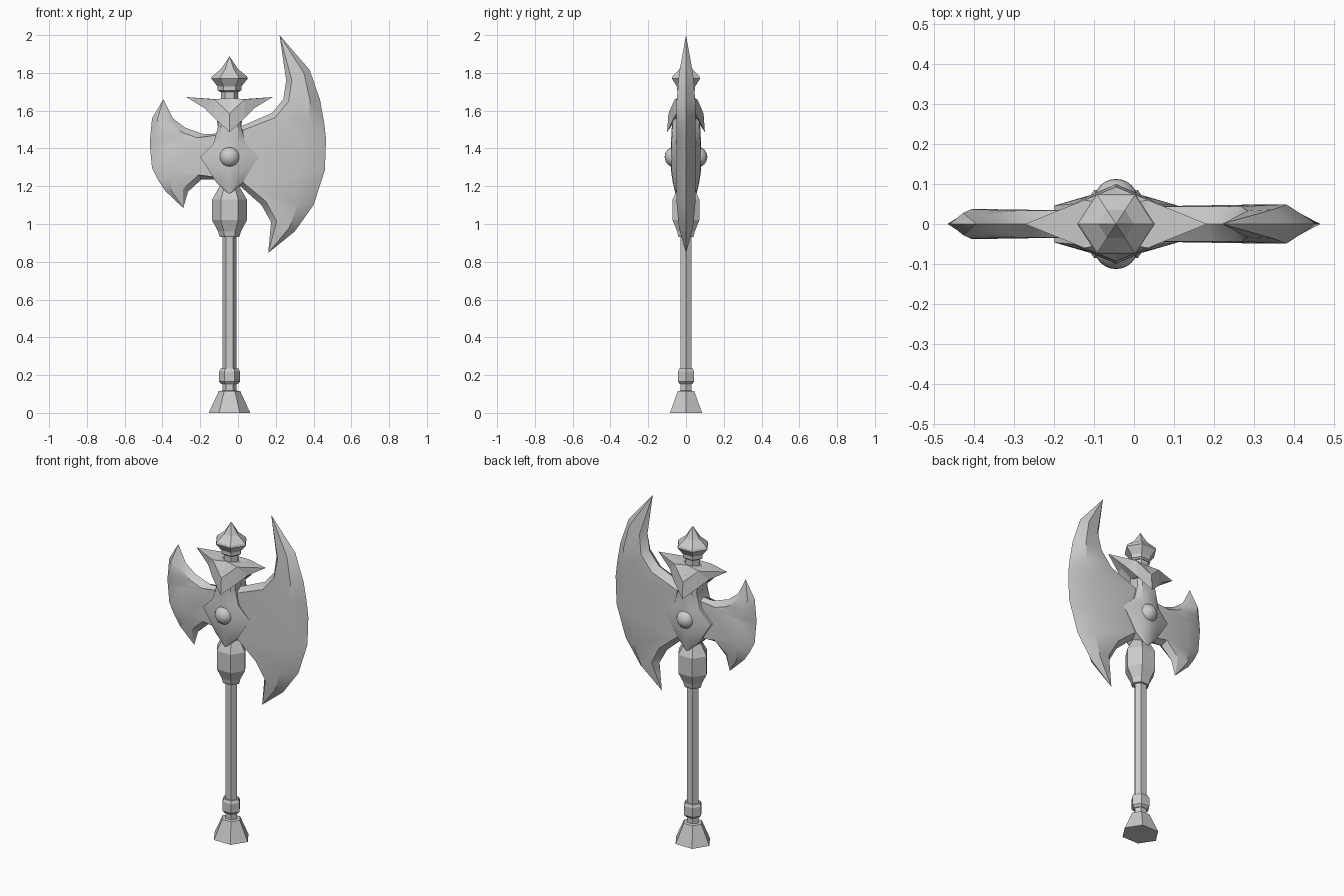
import bpy, bmesh, math
from mathutils import Vector

cube = bpy.data.objects.get("Cube")
if cube:
    bpy.data.objects.remove(cube, do_unlink=True)

AXIS = -0.045  # x of the shaft centre line

steel = bpy.data.materials.new("grey_steel")
steel.use_nodes = True
GREY = (0.6, 0.6, 0.6, 1)
steel.diffuse_color = GREY
steel.node_tree.nodes["Principled BSDF"].inputs["Base Color"].default_value = GREY


def finish(name, bm, smooth=None):
    """Weld, orient and link a bmesh as a named object."""
    bmesh.ops.remove_doubles(bm, verts=bm.verts, dist=0.0005)
    bmesh.ops.recalc_face_normals(bm, faces=bm.faces)
    mesh = bpy.data.meshes.new(name)
    bm.to_mesh(mesh)
    bm.free()
    mesh.materials.append(steel)
    obj = bpy.data.objects.new(name, mesh)
    bpy.context.collection.objects.link(obj)
    if smooth:
        bpy.ops.object.select_all(action='DESELECT')
        obj.select_set(True)
        bpy.context.view_layer.objects.active = obj
        bpy.ops.object.shade_smooth_by_angle(angle=math.radians(smooth))
    return obj


def face(bm, points):
    bm.faces.new([bm.verts.new(p) for p in points])


def hex_turned(name, profile, squash=0.89):
    """Six-sided turned part from (radius, height) pairs."""
    bm = bmesh.new()
    rings = []
    for r, z in profile:
        rings.append([bm.verts.new((AXIS + r * math.cos(k * math.pi / 3),
                                    r * squash * math.sin(k * math.pi / 3), z))
                      for k in range(6)])
    for a, b in zip(rings, rings[1:]):
        for k in range(6):
            n = (k + 1) % 6
            bm.faces.new((a[k], a[n], b[n], b[k]))
    bm.faces.new(rings[0])
    bm.faces.new(rings[-1])
    return finish(name, bm)


def blade(name, top, bottom, inner, outer, thick):
    """Crescent blade: sharp inner and outer edges, thick ridge between."""
    bm = bmesh.new()
    top, bottom = Vector(top), Vector(bottom)
    inner = [Vector(p) for p in inner]
    outer = [Vector(p) for p in outer]
    path = [top] + inner + [bottom]
    rows = []
    for i, (a, o) in enumerate(zip(inner, outer)):
        d = (path[i + 2] - path[i]).normalized()
        n = Vector((-d.y, d.x))
        if n.dot(o - a) < 0:
            n = -n
        inset = a + n * 0.03
        mid = inset.lerp(o, 0.68)
        t = thick * (0.75 if i in (0, len(inner) - 1) else 1)
        rows.append([(a, 0), (inset, t * 0.9), (mid, t), (o, 0)])
    rows = [[(top, 0)] * 4] + rows + [[(bottom, 0)] * 4]
    for s in (-1, 1):
        grid = [[bm.verts.new((p.x, s * y, p.y)) for p, y in row] for row in rows]
        for a, b in zip(grid, grid[1:]):
            for k in range(3):
                bm.faces.new((a[k], a[k + 1], b[k + 1], b[k]))
    bmesh.ops.remove_doubles(bm, verts=bm.verts, dist=0.0005)
    bmesh.ops.dissolve_degenerate(bm, edges=bm.edges, dist=0.0005)
    return finish(name, bm, 32)


# Shaft, pommel and turned fittings
hex_turned("pommel", [(0.11, 0), (0.057, 0.115), (0.036, 0.118)])
hex_turned("shaft", [(0.037, 0.1), (0.037, 0.95)])
hex_turned("lower_ring", [(0.042, 0.152), (0.055, 0.165), (0.055, 0.22), (0.046, 0.235)])
hex_turned("grip_knob", [(0.05, 0.93), (0.055, 0.94), (0.06, 0.96), (0.092, 1.02),
                         (0.092, 1.13), (0.055, 1.195)])
hex_turned("head_core", [(0.052, 1.18), (0.052, 1.3), (0.06, 1.5), (0.075, 1.61),
                         (0.06, 1.655), (0.046, 1.66), (0.046, 1.71)])
hex_turned("finial", [(0.05, 1.7), (0.063, 1.708), (0.063, 1.728), (0.097, 1.77),
                      (0.092, 1.782), (0.045, 1.82), (0.001, 1.887)])

# Large blade on the left, small blade on the right
blade("large_blade", (0.22, 2.0), (0.16, 0.847),
      [(0.255, 1.76), (0.24, 1.66), (0.18, 1.588), (0, 1.51),
       (0, 1.21), (0.125, 1.1), (0.175, 1.01)],
      [(0.38, 1.815), (0.435, 1.655), (0.457, 1.53), (0.466, 1.45),
       (0.46, 1.285), (0.4, 1.1), (0.3, 0.96)], 0.049)
blade("small_blade", (-0.395, 1.66), (-0.29, 1.085),
      [(-0.345, 1.56), (-0.28, 1.51), (-0.18, 1.475), (-0.09, 1.48),
       (-0.09, 1.235), (-0.195, 1.235), (-0.265, 1.17)],
      [(-0.455, 1.56), (-0.461, 1.5), (-0.467, 1.435), (-0.465, 1.4),
       (-0.455, 1.295), (-0.425, 1.235), (-0.385, 1.175)], 0.037)

# Shield on both sides of the head: (half width, rim depth, spine depth, height)
shield = [(0.07, 0.045, 0.075, 1.62), (0.06, 0.05, 0.075, 1.52), (0.085, 0.052, 0.08, 1.425),
          (0.155, 0.046, 0.082, 1.355), (0.11, 0.047, 0.08, 1.285),
          (0.07, 0.047, 0.07, 1.22), (0, 0.055, 0.055, 1.155)]
bm = bmesh.new()
for sx in (-1, 1):
    for sy in (-1, 1):
        rows = []
        for w, rim, spine, z in shield:
            pts = [(0, spine), (min(w, 0.045), spine * 0.95 if w else spine),
                   (w, rim), (w, 0)]
            rows.append([(AXIS + sx * x, sy * y, z) for x, y in pts])
        for a, b in zip(rows, rows[1:]):
            for k in range(3):
                face(bm, (a[k], a[k + 1], b[k + 1], b[k]))
bmesh.ops.remove_doubles(bm, verts=bm.verts, dist=0.0005)
bmesh.ops.dissolve_degenerate(bm, edges=bm.edges, dist=0.0005)
finish("head_shield", bm, 32)

# Winged collar, one quarter mirrored across both axes
P = dict(tip=(0.228, 0, 1.672), brow=(0.08, 0.06, 1.66), notch=(0, 0.093, 1.585),
         beak=(0, 0.1, 1.487), cheek=(0.08, 0.065, 1.56), wing=(0.13, 0.035, 1.612),
         top_front=(0, 0.045, 1.668), top_side=(0.06, 0, 1.66),
         low_front=(0, 0.055, 1.55), low_side=(0.06, 0, 1.57), wing_low=(0.13, 0, 1.615))
quarter = ["tip brow wing", "brow cheek wing", "brow notch beak cheek",
           "tip brow top_side", "brow notch top_front", "brow top_front top_side",
           "tip wing wing_low", "wing cheek low_side wing_low",
           "cheek beak low_front", "cheek low_front low_side"]
bm = bmesh.new()
for sx in (-1, 1):
    for sy in (-1, 1):
        for names in quarter:
            face(bm, [(AXIS + sx * P[n][0], sy * P[n][1], P[n][2]) for n in names.split()])
finish("winged_collar", bm)

# Round studs, front and back
for label, s in (("front", -1), ("back", 1)):
    bm = bmesh.new()
    bmesh.ops.create_uvsphere(bm, u_segments=24, v_segments=12, radius=0.055)
    bmesh.ops.translate(bm, verts=bm.verts, vec=(AXIS, s * 0.058, 1.355))
    finish(label + "_stud", bm, 40)
